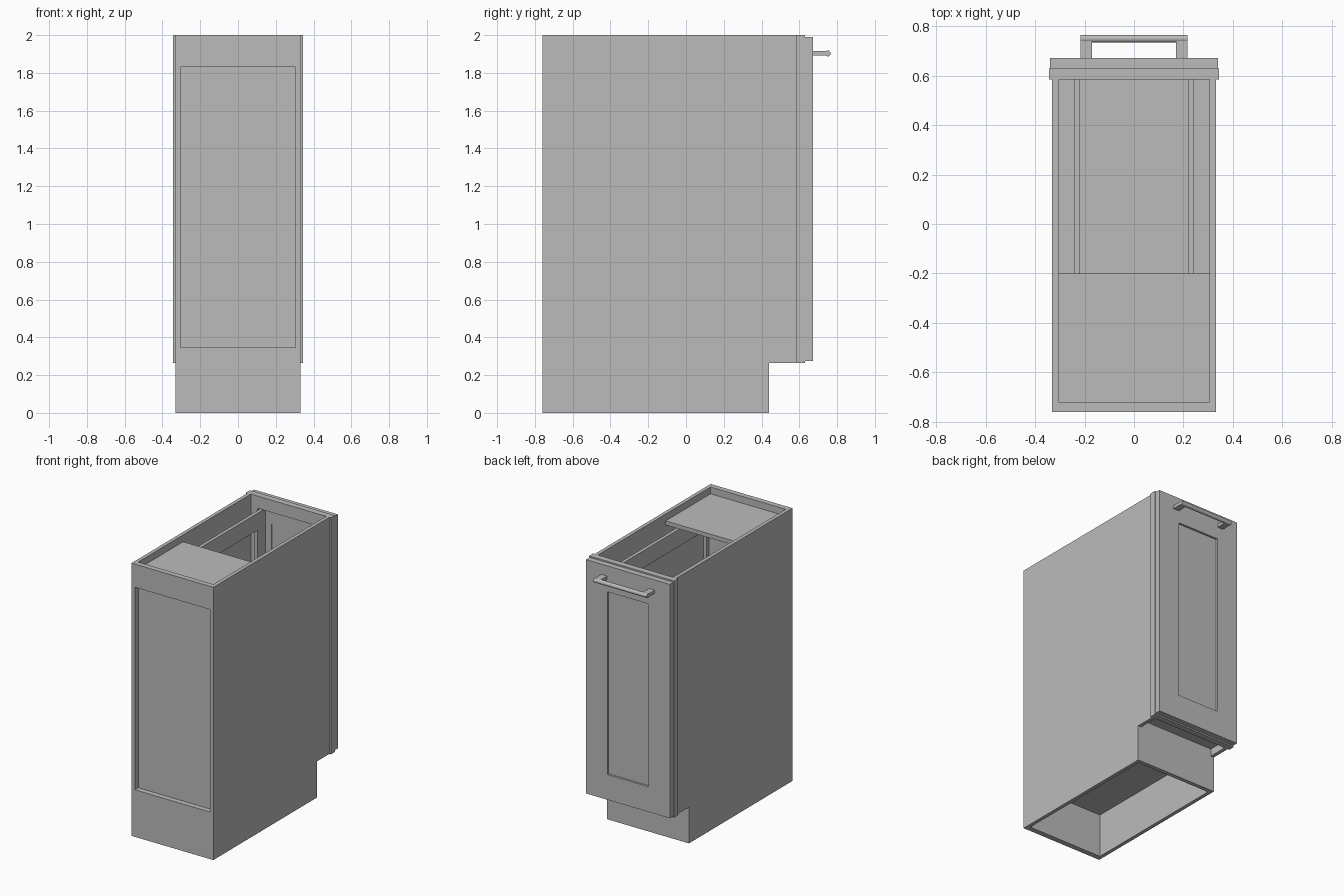
import bpy, bmesh
from math import pi
from mathutils import Matrix

cube = bpy.data.objects.get("Cube")
if cube:
    bpy.data.objects.remove(cube, do_unlink=True)

GREY = (0.5, 0.5, 0.5, 1)
mat = bpy.data.materials.new("plain_grey")
mat.use_nodes = True
mat.diffuse_color = GREY
mat.node_tree.nodes["Principled BSDF"].inputs["Base Color"].default_value = GREY


def finish(name, bm):
    bmesh.ops.recalc_face_normals(bm, faces=bm.faces)
    mesh = bpy.data.meshes.new(name)
    bm.to_mesh(mesh)
    bm.free()
    mesh.materials.append(mat)
    ob = bpy.data.objects.new(name, mesh)
    bpy.context.collection.objects.link(ob)
    return ob


def box(name, x, y, z):
    """Box from (low, high) pairs."""
    bm = bmesh.new()
    bmesh.ops.create_cube(bm, size=1)
    for v in bm.verts:
        v.co = [r[0] if c < 0 else r[1] for c, r in zip(v.co, (x, y, z))]
    return finish(name, bm)


def side_prism(name, profile, x):
    """Extrude a (y, z) outline along x."""
    bm = bmesh.new()
    face = bm.faces.new([bm.verts.new((x[0], y, z)) for y, z in profile])
    ext = bmesh.ops.extrude_face_region(bm, geom=[face])["geom"]
    bmesh.ops.translate(bm, vec=(x[1] - x[0], 0, 0),
                        verts=[v for v in ext if isinstance(v, bmesh.types.BMVert)])
    return finish(name, bm)


def frame(name, axis, depth, outer, inner):
    """Rectangular frame facing along axis 'x' or 'y'; outer/inner = (u0, u1, z0, z1)."""
    def corners(r, d):
        pts = [(r[0], r[2]), (r[1], r[2]), (r[1], r[3]), (r[0], r[3])]
        return [bm.verts.new((d, u, z) if axis == "x" else (u, d, z)) for u, z in pts]
    bm = bmesh.new()
    rings = [corners(outer, depth[0]), corners(inner, depth[0]),
             corners(inner, depth[1]), corners(outer, depth[1])]
    for a, b in zip(rings, rings[1:] + rings[:1]):
        for i in range(4):
            j = (i + 1) % 4
            bm.faces.new((a[i], a[j], b[j], b[i]))
    return finish(name, bm)


IN, BACK, FRONT, TOE, TOP = 0.305, -0.76, 0.585, 0.265, 2.0

# Carcass sides with toe notch, and the open-sided pull-out behind the door
outline = [(BACK, 0), (0.44, 0), (0.44, TOE), (FRONT, TOE), (FRONT, TOP), (BACK, TOP)]
for s, label in ((1, "left"), (-1, "right")):
    side_prism(label + "_side", outline, (s * IN, s * 0.332))
    frame(label + "_pullout_frame", "x", (s * 0.218, s * 0.243),
          (-0.6, 0.63, 0.37, 1.9), (-0.55, 0.535, 0.5, 1.775))
box("pullout_back", (-0.218, 0.218), (-0.6, -0.575), (0.37, 1.9))
box("pullout_floor", (-0.218, 0.218), (-0.575, 0.63), (0.37, 0.395))

# Back rails and the recessed back panel
box("back_top_rail", (-IN, IN), (BACK, -0.72), (1.83, TOP))
box("back_bottom_rail", (-IN, IN), (BACK, -0.72), (0, 0.345))
box("back_panel", (-IN, IN), (-0.72, -0.705), (0.33, 1.92))

# Floor, toe board and half-depth top shelf
box("floor", (-IN, IN), (-0.72, FRONT), (0.32, 0.345))
box("toe_board", (-IN, IN), (0.41, 0.44), (0, 0.32))
box("top_shelf", (-IN, IN), (-0.72, -0.2), (1.92, 1.95))

# Face frame
frame("face_frame", "y", (FRONT, 0.63),
      (-0.345, 0.345, TOE, TOP), (-0.25, 0.25, 0.345, 1.91))

# Door with a recessed centre panel
frame("door_frame", "y", (0.63, 0.672),
      (-0.34, 0.34, 0.275, 1.99), (-0.168, 0.168, 0.46, 1.8))
box("door_panel", (-0.168, 0.168), (0.632, 0.657), (0.46, 1.8))

# Handle: two flat posts and a round bar
for s, label in ((1, "left"), (-1, "right")):
    box(label + "_handle_post", sorted((s * 0.17, s * 0.217)), (0.672, 0.745), (1.891, 1.915))
bm = bmesh.new()
bmesh.ops.create_cone(bm, cap_ends=True, segments=24, radius1=0.0155, radius2=0.0155, depth=0.434,
                      matrix=Matrix.Translation((0, 0.75, 1.903)) @ Matrix.Rotation(pi / 2, 4, "Y"))
bar = finish("handle_bar", bm)
bpy.ops.object.select_all(action="DESELECT")
bpy.context.view_layer.objects.active = bar
bar.select_set(True)
bpy.ops.object.shade_smooth_by_angle()
